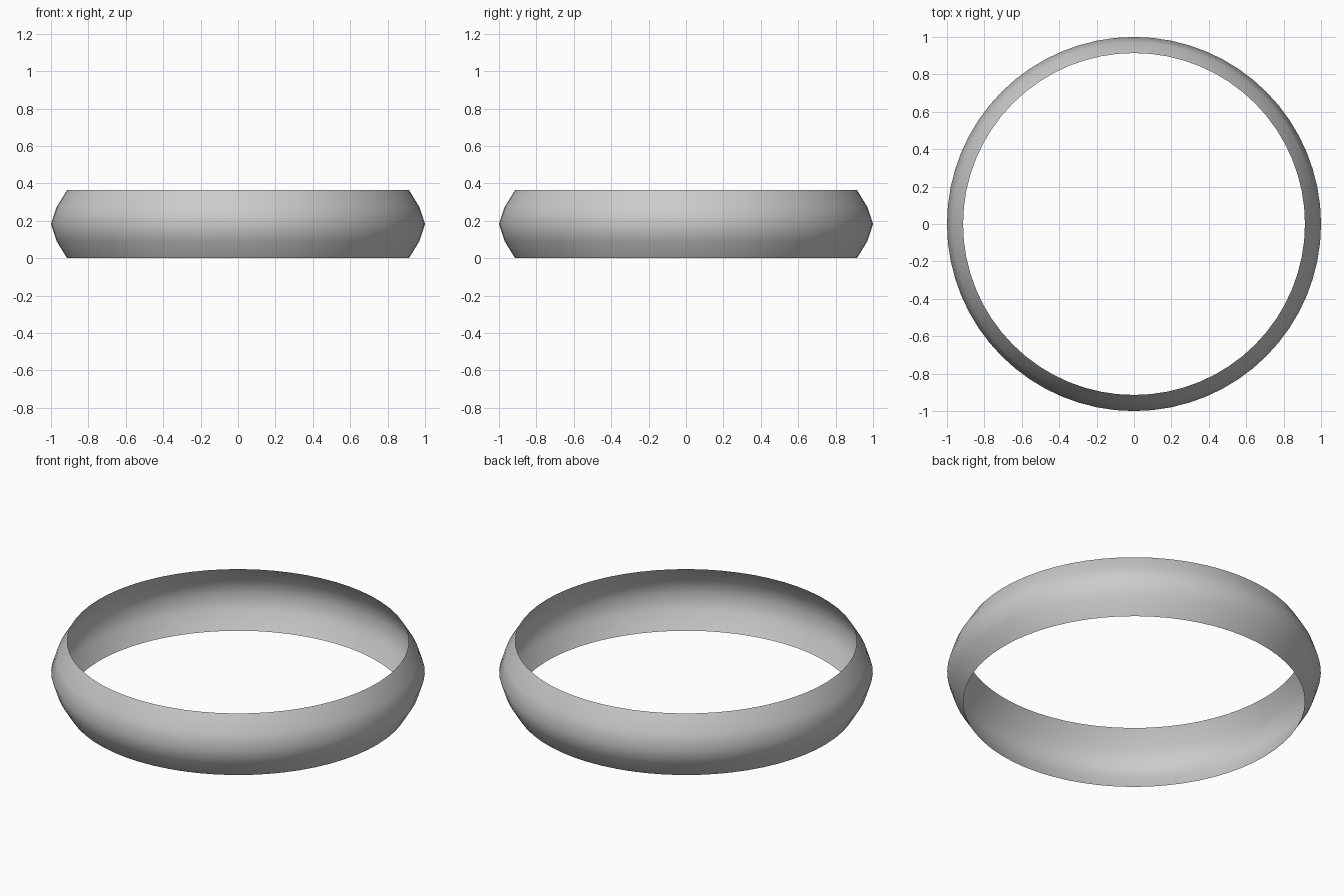
import bpy, bmesh, math

if "Cube" in bpy.data.objects:
    bpy.data.objects.remove(bpy.data.objects["Cube"])

SEGMENTS = 64
# Half-bulged band profile: (radius, height)
PROFILE = [(0.914, 0.0), (0.97, 0.091), (1.0, 0.182), (0.97, 0.273), (0.914, 0.364)]

# Open, single-surface band spun around z
bm = bmesh.new()
rings = []
for r, z in PROFILE:
    rings.append([bm.verts.new((r * math.cos(2 * math.pi * i / SEGMENTS),
                                r * math.sin(2 * math.pi * i / SEGMENTS), z))
                  for i in range(SEGMENTS)])
for low, high in zip(rings, rings[1:]):
    for i in range(SEGMENTS):
        j = (i + 1) % SEGMENTS
        face = bm.faces.new((low[i], low[j], high[j], high[i]))
        face.smooth = True

mesh = bpy.data.meshes.new("ring_band")
bm.to_mesh(mesh)
bm.free()
bpy.context.collection.objects.link(bpy.data.objects.new("ring_band", mesh))
